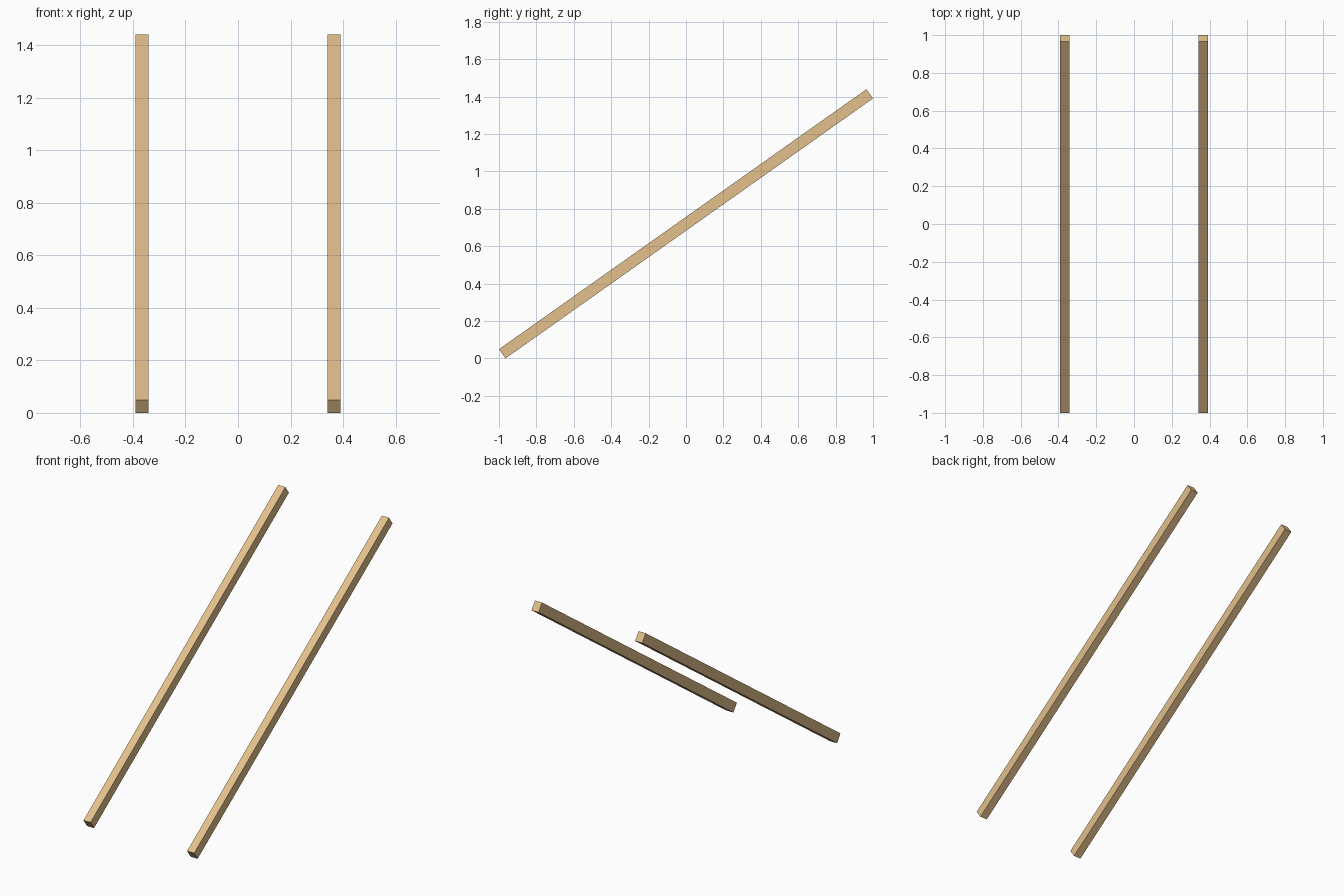
import bpy
from math import atan2, hypot
from mathutils import Matrix

if "Cube" in bpy.data.objects:
    bpy.data.objects.remove(bpy.data.objects["Cube"])

# Slope of the rails in the side view
RUN, RISE = 1.965, 1.39
LENGTH, WIDTH, DEPTH = hypot(RUN, RISE), 0.05, 0.0606
HEIGHT = 1.44

wood = bpy.data.materials.new("wood")
wood.diffuse_color = (0.77, 0.53, 0.26, 1)
wood.use_nodes = True
wood.node_tree.nodes["Principled BSDF"].inputs["Base Color"].default_value = wood.diffuse_color


def add_rail(name, x):
    bpy.ops.mesh.primitive_cube_add(size=1)
    rail = bpy.context.object
    rail.name = name
    rail.data.transform(Matrix.Diagonal((WIDTH, LENGTH, DEPTH, 1)))
    rail.location = (x, 0, HEIGHT / 2)
    rail.rotation_euler.x = atan2(RISE, RUN)
    rail.data.materials.append(wood)


# Pair of sloping square rails
for side, sign in (("left", -1), ("right", 1)):
    add_rail(side + "_sloping_rail", sign * 0.366)
